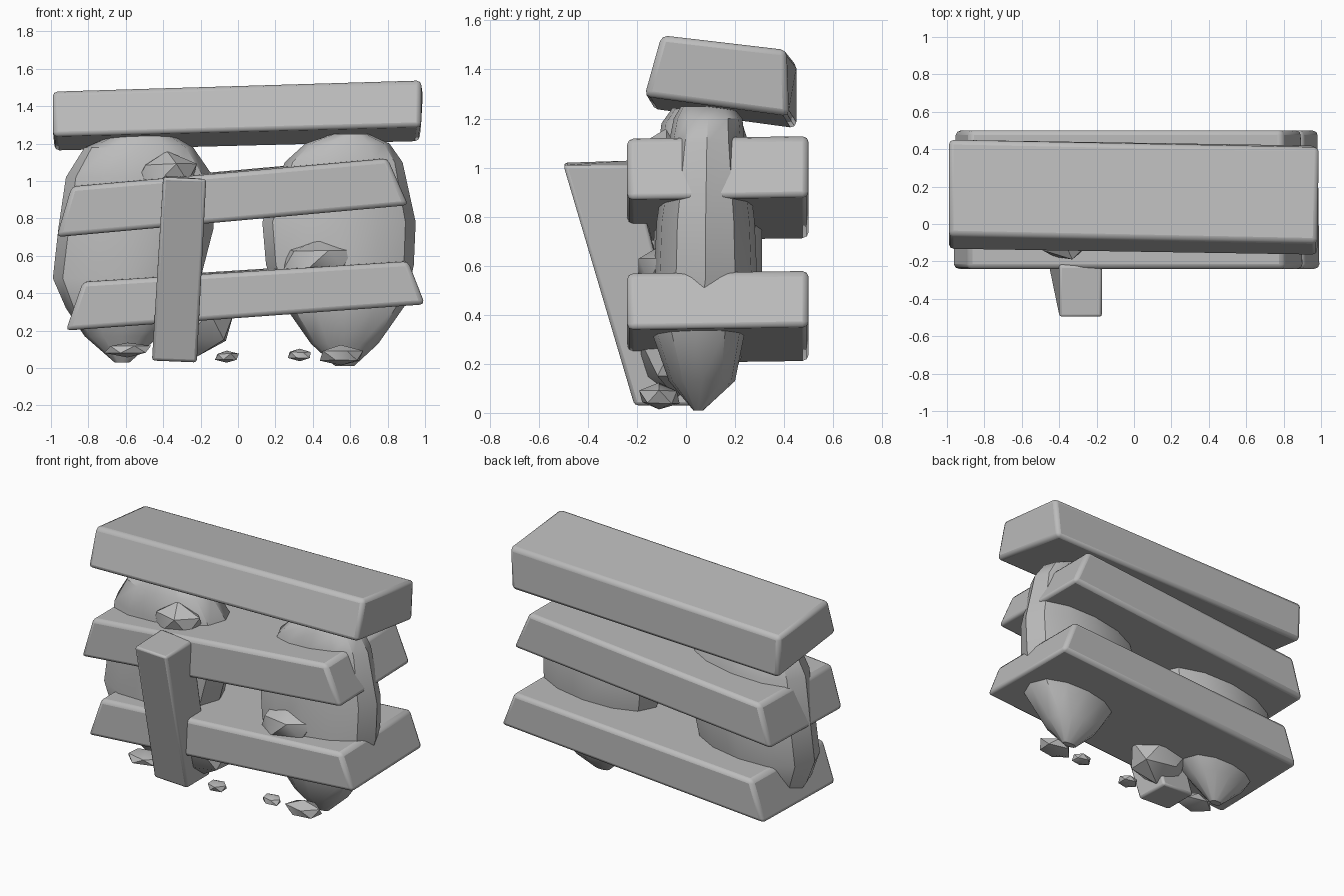
import bpy, bmesh, math, random
from mathutils import Vector

random.seed(4)
cube = bpy.data.objects.get("Cube")
if cube:
    bpy.data.objects.remove(cube)

grey = bpy.data.materials.new("stone grey")
grey.use_nodes = True
colour = (0.5, 0.5, 0.5, 1)
grey.diffuse_color = colour
grey.node_tree.nodes["Principled BSDF"].inputs["Base Color"].default_value = colour


def finish(name, bm, angle, bevel=0):
    """Turn a bmesh into a shaded object with optional rounded edges."""
    bmesh.ops.recalc_face_normals(bm, faces=bm.faces)
    mesh = bpy.data.meshes.new(name)
    bm.to_mesh(mesh)
    bm.free()
    mesh.materials.append(grey)
    obj = bpy.data.objects.new(name, mesh)
    bpy.context.collection.objects.link(obj)
    bpy.ops.object.select_all(action="DESELECT")
    obj.select_set(True)
    bpy.context.view_layer.objects.active = obj
    if bevel:
        mod = obj.modifiers.new("worn edges", "BEVEL")
        mod.width = bevel
        mod.segments = 2
        mod.limit_method = "NONE"
    bpy.ops.object.shade_smooth_by_angle(angle=math.radians(angle))
    return obj


def block(name, near, far, bevel=0.025):
    """Six-sided block spanning two matching corner loops."""
    bm = bmesh.new()
    loops = [[bm.verts.new(p) for p in loop] for loop in (near, far)]
    count = len(near)
    for loop in loops:
        bm.faces.new(loop)
    for i in range(count):
        j = (i + 1) % count
        bm.faces.new((loops[0][i], loops[0][j], loops[1][j], loops[1][i]))
    return finish(name, bm, 40, bevel)


def crossbeam(name, outline):
    """Beam with slanted ends, drawn from the front and pushed back."""
    block(name, [(x, -0.24, z) for x, z in outline],
          [(x * 0.99, 0.5, z + 0.01) for x, z in outline])


def boulder(name, rings, sides=12):
    """Loft rings given as height, x range and y range; blunt oval sections."""
    bm = bmesh.new()
    loops = []
    for z, x0, x1, y0, y1 in rings:
        loop = []
        for i in range(sides):
            a = math.tau * i / sides
            c, s = math.cos(a), math.sin(a)
            x = (x0 + x1) / 2 + (x1 - x0) / 2 * c
            y = (y0 + y1) / 2 + (y1 - y0) / 2 * math.copysign(abs(s) ** 0.8, s)
            loop.append(bm.verts.new((x, y, z)))
        loops.append(loop)
    for low, high in zip(loops, loops[1:]):
        for i in range(sides):
            j = (i + 1) % sides
            bm.faces.new((low[i], low[j], high[j], high[i]))
    bm.faces.new(loops[0])
    bm.faces.new(loops[-1])
    finish(name, bm, 35)


def pebble(name, centre, size, rough=0.12):
    """Irregular faceted small stone."""
    bm = bmesh.new()
    bmesh.ops.create_icosphere(bm, subdivisions=1, radius=1)
    for v in bm.verts:
        v.co *= 1 + random.uniform(-rough, rough)
        v.co = Vector(centre) + v.co * Vector(size)
    finish(name, bm, 35)


# Beams
block("top_beam",
      [(-0.99, -0.14, 1.24), (-0.99, -0.06, 1.48), (-0.99, 0.45, 1.43), (-0.98, 0.45, 1.16)],
      [(0.98, -0.17, 1.29), (0.98, -0.1, 1.54), (0.99, 0.41, 1.48), (0.97, 0.42, 1.21)])
crossbeam("middle_beam", [(-0.97, 0.7), (-0.89, 0.97), (0.8, 1.12), (0.91, 0.87)])
crossbeam("lower_beam", [(-0.92, 0.2), (-0.83, 0.46), (0.91, 0.57), (1, 0.34)])

# Leaning prop
block("leaning_post",
      [(-0.46, -0.21, 0.04), (-0.22, -0.21, 0.03), (-0.17, -0.5, 1.01), (-0.4, -0.5, 1.02)],
      [(-0.46, 0.03, 0.04), (-0.22, 0.03, 0.03), (-0.17, -0.22, 1.01), (-0.4, -0.22, 1.03)],
      0.015)

# Upright boulders
boulder("left_boulder", [
    (0.03, -0.66, -0.58, 0.03, 0.08),
    (0.17, -0.82, -0.42, -0.06, 0.2),
    (0.32, -0.92, -0.28, -0.13, 0.27),
    (0.48, -0.99, -0.2, -0.14, 0.31),
    (0.75, -0.96, -0.13, -0.13, 0.31),
    (1.02, -0.92, -0.13, -0.12, 0.28),
    (1.18, -0.82, -0.24, -0.1, 0.23),
    (1.25, -0.66, -0.36, -0.05, 0.19)])
boulder("right_boulder", [
    (0.01, 0.52, 0.62, 0.03, 0.07),
    (0.13, 0.39, 0.75, -0.07, 0.2),
    (0.33, 0.25, 0.89, -0.14, 0.24),
    (0.55, 0.15, 0.94, -0.13, 0.29),
    (0.78, 0.13, 0.95, -0.12, 0.28),
    (1.1, 0.25, 0.88, -0.07, 0.24),
    (1.2, 0.36, 0.81, -0.05, 0.23),
    (1.25, 0.5, 0.7, -0.02, 0.19)])

# Smaller stones wedged between the beams
pebble("low_stone", (-0.22, -0.04, 0.22), (0.22, 0.16, 0.17))
pebble("upper_stone", (-0.38, -0.08, 1.04), (0.17, 0.12, 0.11))
pebble("ledge_stone", (0.43, -0.1, 0.58), (0.2, 0.11, 0.11))

# Loose pebbles on the ground
for side, centre, size in (
        ("far_right", (-0.59, -0.11, 0.1), (0.13, 0.09, 0.04)),
        ("middle", (-0.06, -0.13, 0.06), (0.07, 0.06, 0.035)),
        ("left", (0.33, -0.12, 0.07), (0.07, 0.05, 0.035)),
        ("far_left", (0.55, -0.11, 0.065), (0.12, 0.09, 0.055))):
    pebble(side + "_pebble", centre, size)
